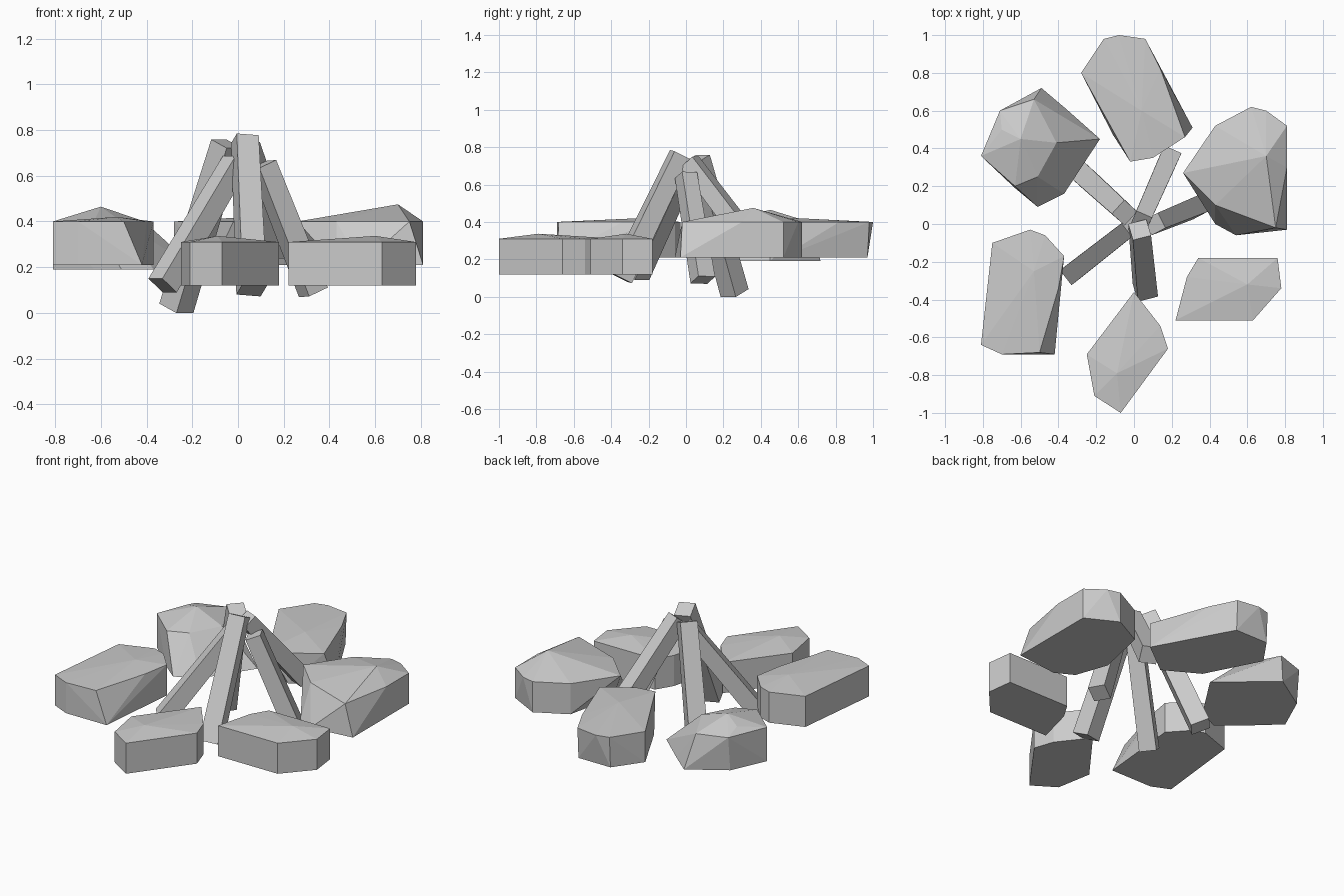
import bpy
import bmesh
from math import radians
from mathutils import Matrix, Vector

default_cube = bpy.data.objects.get("Cube")
if default_cube:
    bpy.data.objects.remove(default_cube, do_unlink=True)

# One plain grey for stones and logs
grey = bpy.data.materials.new("plain_grey")
grey.use_nodes = True
colour = (0.6, 0.6, 0.6, 1)
grey.diffuse_color = colour
grey.node_tree.nodes["Principled BSDF"].inputs["Base Color"].default_value = colour


def add_object(name, bm):
    """Turn a finished bmesh into a flat-shaded grey object."""
    bmesh.ops.recalc_face_normals(bm, faces=bm.faces)
    mesh = bpy.data.meshes.new(name)
    bm.to_mesh(mesh)
    bm.free()
    mesh.materials.append(grey)
    obj = bpy.data.objects.new(name, mesh)
    bpy.context.collection.objects.link(obj)
    return obj


def add_stone(name, low, high, base, crown=None, peaks=()):
    """Faceted boulder: hull of a base outline, a crown outline and raised peaks."""
    bm = bmesh.new()
    points = [(x, y, low) for x, y in base]
    points += [(x, y, high) for x, y in (crown or base)]
    points += list(peaks)
    for point in points:
        bm.verts.new(point)
    hull = bmesh.ops.convex_hull(bm, input=bm.verts)
    unused = {v for v in hull["geom_interior"] + hull["geom_unused"]
              if isinstance(v, bmesh.types.BMVert)}
    bmesh.ops.delete(bm, geom=list(unused), context="VERTS")
    bmesh.ops.dissolve_limit(bm, angle_limit=radians(1),
                             verts=bm.verts, edges=bm.edges)
    return add_object(name, bm)


def add_log(name, top, foot, width, twist=0, taper=0.9):
    """Square log leaning from its foot to its top."""
    top, foot = Vector(top), Vector(foot)
    axis = top - foot
    bm = bmesh.new()
    turn = axis.to_track_quat("Z", "Y").to_matrix().to_4x4()
    place = (Matrix.Translation((top + foot) / 2) @ turn
             @ Matrix.Rotation(radians(45 + twist), 4, "Z"))
    radius = width * 0.5 ** 0.5
    bmesh.ops.create_cone(bm, cap_ends=True, segments=4, radius1=radius,
                          radius2=radius * taper, depth=axis.length, matrix=place)
    return add_object(name, bm)


# Ring of stones
add_stone("back_stone", .21, .4,
          base=[(-.28, .8), (-.16, .97), (.06, .97), (.14, .82),
                (.31, .51), (.1, .35), (-.11, .47)],
          crown=[(-.28, .8), (-.16, .98), (-.08, 1), (.06, .98), (.14, .82),
                 (.27, .46), (.1, .35), (-.02, .33), (-.12, .62)],
          peaks=[(.04, .6, .42)])

add_stone("back_left_stone", .21, .4,
          base=[(.43, .52), (.62, .62), (.81, .52), (.81, -.03),
                (.54, -.06), (.43, 0), (.36, .2)],
          crown=[(.26, .27), (.43, .52), (.62, .62), (.7, .6), (.81, .52),
                 (.81, .3), (.75, -.02), (.43, .1)],
          peaks=[(.6, .39, .43), (.7, .36, .475)])

add_stone("front_left_stone", .12, .31,
          base=[(.22, -.51), (.28, -.28), (.34, -.18), (.76, -.18),
                (.78, -.34), (.63, -.51)],
          peaks=[(.6, -.32, .337)])

add_stone("front_stone", .12, .31,
          base=[(0, -.36), (.14, -.54), (.18, -.66), (-.07, -1),
                (-.21, -.91), (-.25, -.69)],
          peaks=[(-.09, -.79, .337)])

add_stone("front_right_stone", .21, .4,
          base=[(-.75, -.1), (-.55, -.03), (-.47, -.06), (-.37, -.17),
                (-.42, -.69), (-.7, -.69), (-.81, -.64)],
          crown=[(-.75, -.1), (-.55, -.03), (-.47, -.06), (-.37, -.17),
                 (-.4, -.34), (-.5, -.68), (-.7, -.69), (-.81, -.64),
                 (-.73, -.35)],
          peaks=[(-.53, -.25, .42)])

add_stone("back_right_stone", .19, .4,
          base=[(-.81, .36), (-.71, .58), (-.49, .72), (-.36, .61),
                (-.18, .45), (-.37, .16), (-.51, .09), (-.63, .19)],
          crown=[(-.81, .36), (-.71, .6), (-.53, .66), (-.48, .53),
                 (-.41, .43), (-.51, .25), (-.63, .2)],
          peaks=[(-.6, .45, .465), (-.7, .5, .43)])

# Leaning logs meeting above the middle
add_log("front_log", (.03, -.03, .76), (.06, -.35, .1), .11, twist=10)
add_log("front_right_log", (-.01, -.01, .66), (-.33, -.26, .12), .1)
add_log("back_right_log", (-.05, .06, .74), (-.27, .26, .02), .11)
add_log("back_left_log", (.04, .02, .72), (.19, .36, .27), .1)
add_log("left_log", (.11, 0, .65), (.33, .09, .09), .1, twist=5)
